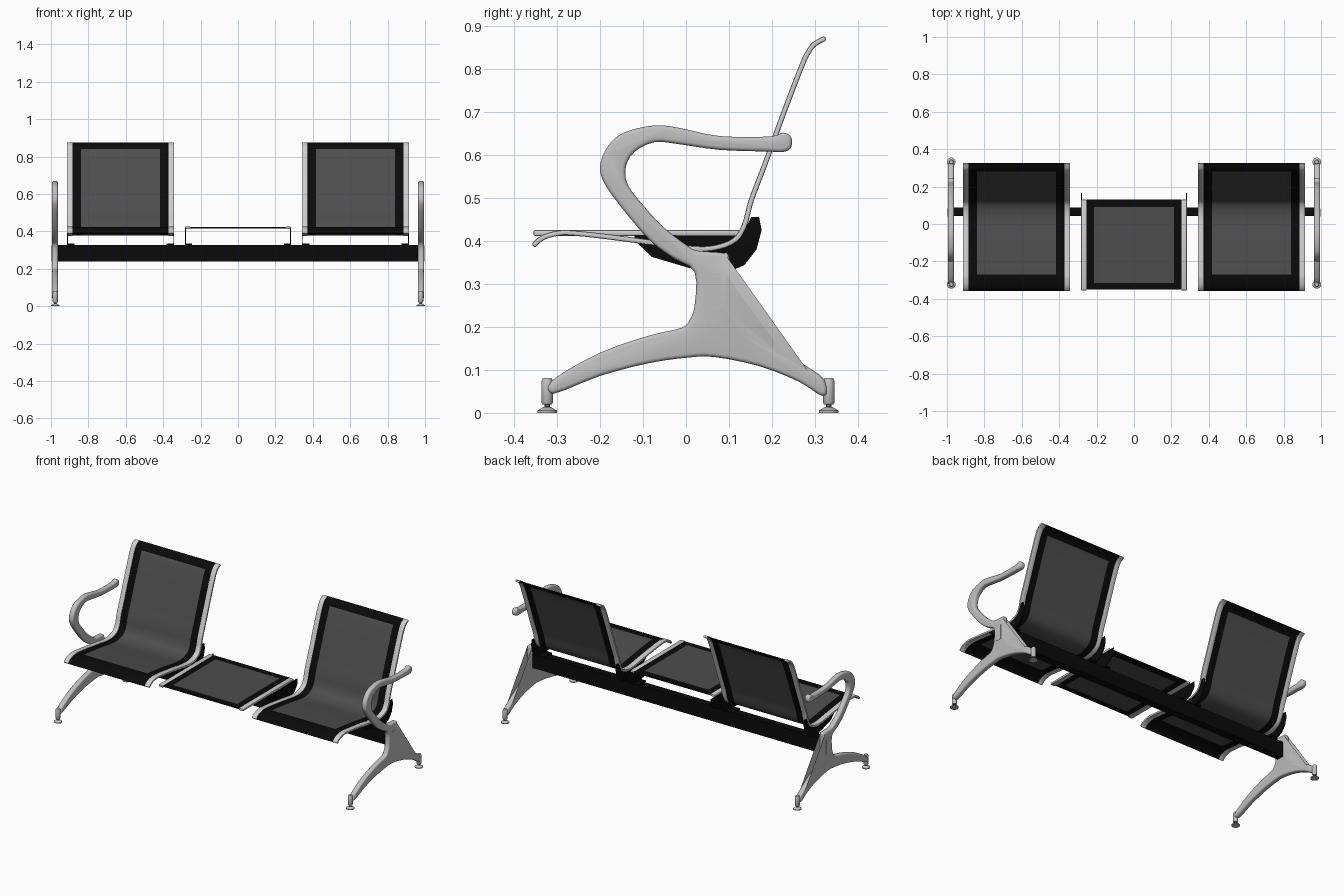
import bpy, bmesh, math
from mathutils import Vector

if "Cube" in bpy.data.objects:
    bpy.data.objects.remove(bpy.data.objects["Cube"])


def material(name, v):
    m = bpy.data.materials.new(name)
    m.diffuse_color = (v, v, v, 1)
    m.use_nodes = True
    m.node_tree.nodes["Principled BSDF"].inputs["Base Color"].default_value = m.diffuse_color
    return m


BLACK = material("black metal", 0.003)
MESH = material("dark grey mesh", 0.075)
RAIL = material("light grey rail", 0.62)
FRAME = material("silver frame", 0.53)
DARK = material("dark neck", 0.1)


def finish(name, bm, *mats):
    bmesh.ops.recalc_face_normals(bm, faces=bm.faces)
    me = bpy.data.meshes.new(name)
    bm.to_mesh(me)
    bm.free()
    for m in mats:
        me.materials.append(m)
    ob = bpy.data.objects.new(name, me)
    bpy.context.collection.objects.link(ob)
    return ob


def add_bevel(ob, width, segments=2, angle=50):
    b = ob.modifiers.new("bevel", 'BEVEL')
    b.width, b.segments = width, segments
    b.limit_method, b.angle_limit = 'ANGLE', math.radians(angle)
    b.use_clamp_overlap = False


def smooth(pts, n=4, closed=False):
    """Catmull-Rom curve through the points."""
    p = [Vector(q) for q in pts]
    k = len(p)
    get = (lambda i: p[i % k]) if closed else (lambda i: p[max(0, min(k - 1, i))])
    out = []
    for i in range(k if closed else k - 1):
        a, b, c, d = get(i - 1), get(i), get(i + 1), get(i + 2)
        for j in range(n):
            t = j / n
            out.append(0.5 * (2 * b + (c - a) * t + (2 * a - 5 * b + 4 * c - d) * t * t
                              + (3 * b - a - 3 * c + d) * t ** 3))
    if not closed:
        out.append(p[-1])
    return out


def plate(name, pts, x, thick, mat):
    """Side profile (y, z) extruded across x."""
    bm = bmesh.new()
    f = bm.faces.new([bm.verts.new((x - thick / 2, y, z)) for y, z in pts])
    ext = bmesh.ops.extrude_face_region(bm, geom=[f])
    bmesh.ops.translate(bm, vec=(thick, 0, 0),
                        verts=[v for v in ext["geom"] if isinstance(v, bmesh.types.BMVert)])
    return finish(name, bm, mat)


def ribbon(name, path, xs, thick, mats, inner=None):
    """Path (y, z) swept across the x columns; the inner window gets the second material."""
    bm = bmesh.new()
    rows = [[bm.verts.new((x, y, z)) for x in xs] for y, z in path]
    for i in range(len(rows) - 1):
        ymid = (path[i][0] + path[i + 1][0]) / 2
        for j in range(len(xs) - 1):
            f = bm.faces.new((rows[i][j], rows[i][j + 1], rows[i + 1][j + 1], rows[i + 1][j]))
            if inner and j == 1 and inner[0] < ymid < inner[1]:
                f.material_index = 1
    ob = finish(name, bm, *mats)
    s = ob.modifiers.new("thickness", 'SOLIDIFY')
    s.thickness, s.offset = thick, 0
    return ob


def box(name, x0, x1, y0, y1, z0, z1, mat):
    return plate(name, [(y0, z0), (y1, z0), (y1, z1), (y0, z1)], (x0 + x1) / 2, x1 - x0, mat)


# Profiles, all as (y, z)
SEAT = smooth([(-.355, .388), (-.342, .402), (-.32, .413), (-.29, .419), (-.27, .419), (-.2, .412),
               (-.085, .397), (.01, .383), (.066, .384), (.113, .402), (.136, .437), (.152, .495),
               (.183, .577), (.23, .705), (.27, .809), (.285, .84), (.30, .859), (.325, .872)])
LEG = smooth([(-.31, .077), (-.2, .14), (-.085, .18), (-.01, .198), (.008, .216), (.02, .25),
              (.02, .328), (-.03, .360), (-.085, .402), (-.155, .484), (-.194, .542), (-.199, .581),
              (-.18, .623), (-.143, .653), (-.073, .669), (-.015, .663), (.078, .644), (.194, .643),
              (.225, .652), (.242, .645), (.247, .63), (.242, .614), (.225, .607), (.194, .608),
              (.078, .612), (-.015, .625), (-.073, .63), (-.12, .607), (-.14, .572), (-.135, .53),
              (-.096, .479), (-.05, .43), (.008, .386), (.03, .377), (.088, .372), (.101, .36),
              (.101, .25), (.115, .216), (.143, .186), (.217, .147), (.275, .112), (.322, .077),
              (.322, .037), (.264, .072), (.17, .109), (.066, .13), (.008, .129), (-.085, .116),
              (-.2, .086), (-.31, .044)], 3, True)
BRACKET_LOW = [(-.12, .402), (-.08, .363), (.008, .337), (.1, .328), (.136, .344), (.164, .38)]
SEAT_BRACKET = BRACKET_LOW + [(.176, .425), (.17, .456), (.152, .456), (.136, .425), (.113, .392),
                              (.066, .376), (.01, .376), (-.085, .39)]
TABLE_BRACKET = BRACKET_LOW + [(.165, .412), (-.12, .414)]
FOOT = [(0, 0), (.023, 0), (.023, .005), (.01, .013), (.006, .014), (.006, .02), (.011, .02),
        (.0135, .024), (.0135, .074), (.01, .081), (0, .081)]


def foot(name, x, y):
    bm = bmesh.new()
    vs = [bm.verts.new((r, 0, z)) for r, z in FOOT]
    edges = [bm.edges.new(e) for e in zip(vs, vs[1:])]
    bmesh.ops.spin(bm, geom=vs + edges, cent=(0, 0, 0), axis=(0, 0, 1),
                   angle=2 * math.pi, steps=24)
    bmesh.ops.remove_doubles(bm, verts=bm.verts, dist=1e-5)
    for f in bm.faces:
        f.material_index = 1 if .0135 < f.calc_center_median().z < .0205 else 0
    finish(name, bm, FRAME, DARK).location = (x, y, 0)


# Cross beam
box("beam", -.965, .965, .042, .088, .24, .328, BLACK)

for s, side in ((-1, "left"), (1, "right")):
    # Leg and armrest in one casting, with feet and beam end cap
    leg = plate(side + "_leg_and_armrest", LEG, s * .979, .032, FRAME)
    add_bevel(leg, .009, 3, 60)
    box(side + "_beam_cap", s * .984 - .012, s * .984 + .012, .04, .083, .24, .325, FRAME)
    foot(side + "_front_foot", s * .977, -.323)
    foot(side + "_back_foot", s * .977, .332)

    # Seat panel, side rails and brackets
    c = s * .6285
    ribbon(side + "_seat", SEAT, [c - .258, c - .212, c + .212, c + .258], .007,
           (BLACK, MESH), (-.27, .285))
    for t, edge in ((-1, "left"), (1, "right")):
        e = c + t * .2705
        rail = ribbon(f"{side}_seat_{edge}_rail", SEAT, [e - .016, e + .016], .012, (RAIL,))
        add_bevel(rail, .004)
        plate(f"{side}_seat_{edge}_bracket", SEAT_BRACKET, c + t * .2825, .004, BLACK)
        box(f"{side}_seat_{edge}_flange", c + t * .265 - .02, c + t * .265 + .02,
            .03, .1, .326, .334, BLACK)

    # Table rail and bracket
    rail = box(side + "_table_rail", s * .268 - .015, s * .268 + .015, -.355, .13, .412, .425, RAIL)
    add_bevel(rail, .004)
    plate(side + "_table_bracket", TABLE_BRACKET, s * .281, .004, BLACK)
    box(side + "_table_flange", s * .265 - .018, s * .265 + .018, .03, .1, .326, .334, BLACK)

# Table panel
ribbon("table", [(-.35, .42), (-.315, .42), (.09, .42), (.13, .42)],
       [-.255, -.214, .214, .255], .008, (BLACK, MESH), (-.315, .09))

# Apply modifiers and smooth the rounded surfaces
bpy.ops.object.select_all(action='SELECT')
bpy.context.view_layer.objects.active = bpy.data.objects["beam"]
bpy.ops.object.convert(target='MESH')
bpy.ops.object.shade_smooth_by_angle(angle=math.radians(35))
